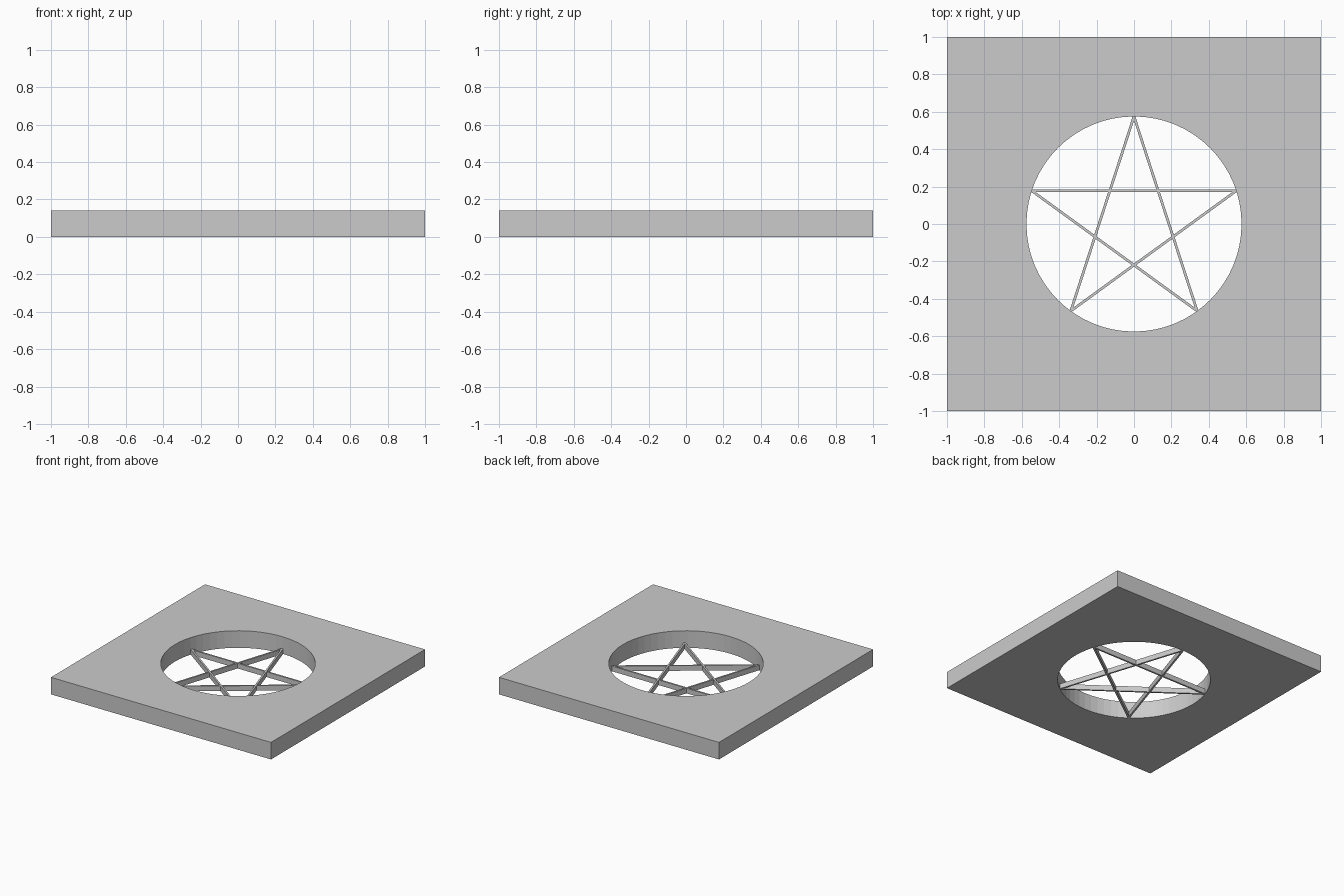
import bpy, bmesh, math
from mathutils import Matrix, Vector

if "Cube" in bpy.data.objects:
    bpy.data.objects.remove(bpy.data.objects["Cube"])

THICK, HOLE_R, SEGS = 0.14, 0.575, 64
BAR_W, BAR_H = 0.014, 0.042


def make_object(name, bm):
    bmesh.ops.recalc_face_normals(bm, faces=bm.faces)
    mesh = bpy.data.meshes.new(name)
    bm.to_mesh(mesh)
    bm.free()
    obj = bpy.data.objects.new(name, mesh)
    bpy.context.collection.objects.link(obj)
    return obj


# Square plate with a round hole: rings of circle and square points, bridged
bm = bmesh.new()
rings = []
for i in range(SEGS):
    a = 2 * math.pi * i / SEGS
    c, s = math.cos(a), math.sin(a)
    k = 1 / max(abs(c), abs(s))
    rings.append([bm.verts.new((r * c, r * s, z)) for r, z in
                  ((HOLE_R, 0), (k, 0), (k, THICK), (HOLE_R, THICK))])
for i in range(SEGS):
    p, q = rings[i], rings[(i + 1) % SEGS]
    for j in range(4):
        n = (j + 1) % 4
        bm.faces.new((p[j], q[j], q[n], p[n]))
make_object("square_plate", bm)

# Five thin bars forming a star, resting at the bottom of the hole
points = [Vector((HOLE_R * math.cos(math.radians(90 + 72 * i)),
                  HOLE_R * math.sin(math.radians(90 + 72 * i)), 0))
          for i in range(5)]
for i in range(5):
    start, end = points[i], points[(i + 2) % 5]
    d = end - start
    bm = bmesh.new()
    bmesh.ops.create_cube(bm, size=1)
    mid = (start + end) / 2 + Vector((0, 0, BAR_H / 2))
    m = (Matrix.Translation(mid)
         @ Matrix.Rotation(math.atan2(d.y, d.x), 4, 'Z')
         @ Matrix.Diagonal((d.length, BAR_W, BAR_H, 1)))
    bmesh.ops.transform(bm, matrix=m, verts=bm.verts)
    make_object(f"star_bar_{i + 1}", bm)
